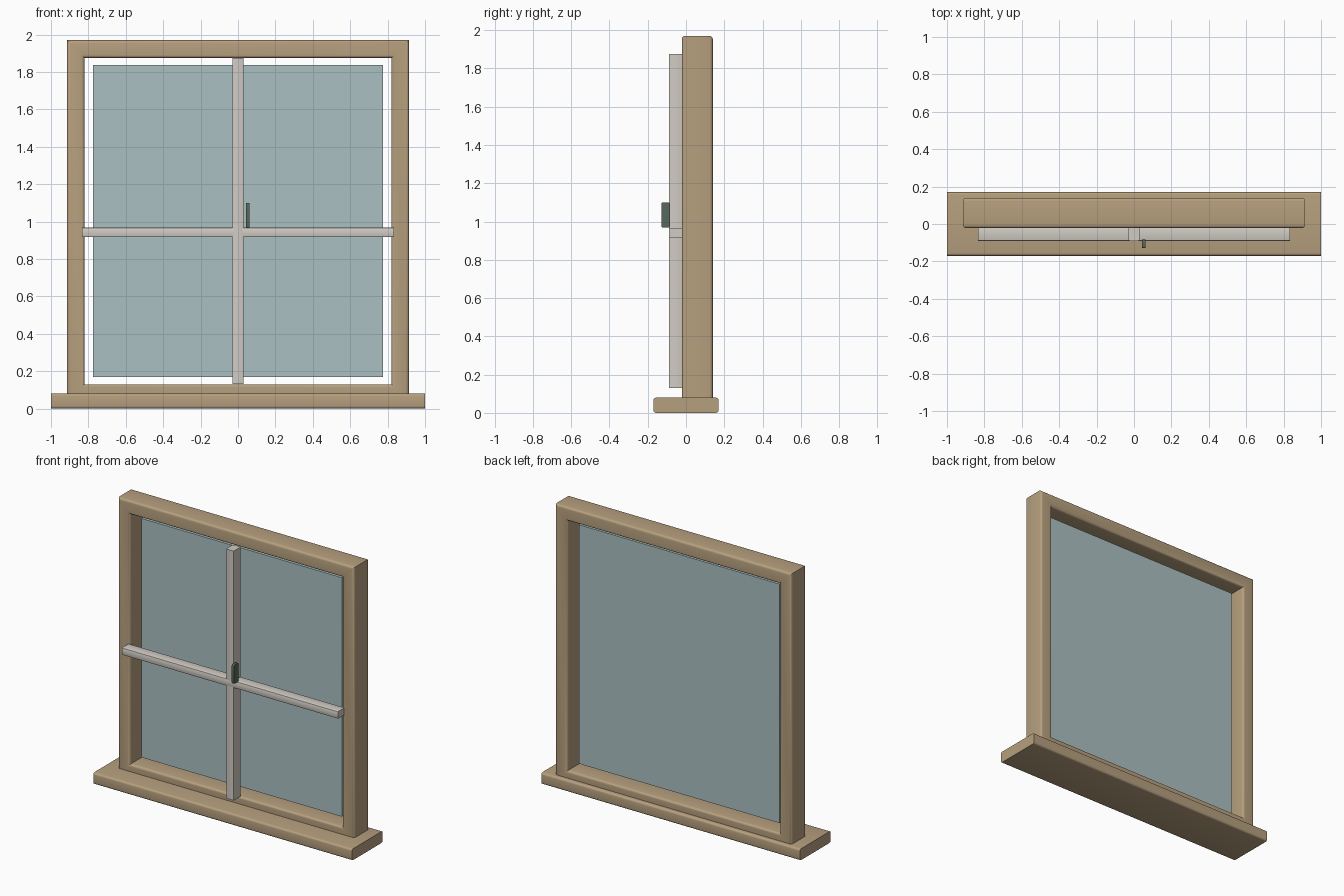
import bpy, bmesh, math

if "Cube" in bpy.data.objects:
    bpy.data.objects.remove(bpy.data.objects["Cube"])


def material(name, rgb):
    m = bpy.data.materials.new(name)
    m.diffuse_color = (*rgb, 1)
    m.use_nodes = True
    m.node_tree.nodes["Principled BSDF"].inputs["Base Color"].default_value = m.diffuse_color
    return m


wood = material("wood", (0.47, 0.35, 0.21))
paint = material("paint", (0.64, 0.60, 0.55))
pane = material("pane", (0.41, 0.53, 0.54))
metal = material("metal", (0.10, 0.14, 0.11))


def finish(bm, name, mat):
    bmesh.ops.recalc_face_normals(bm, faces=bm.faces)
    me = bpy.data.meshes.new(name)
    bm.to_mesh(me)
    bm.free()
    ob = bpy.data.objects.new(name, me)
    bpy.context.collection.objects.link(ob)
    me.materials.append(mat)
    bpy.ops.object.select_all(action='DESELECT')
    ob.select_set(True)
    bpy.context.view_layer.objects.active = ob
    bpy.ops.object.shade_smooth_by_angle(angle=math.radians(40))
    return ob


def rounded_rect(a0, a1, b0, b1, r, n=4):
    """Rounded rectangle outline as (a, b) points."""
    pts = []
    corners = [(a1 - r, b1 - r), (a0 + r, b1 - r), (a0 + r, b0 + r), (a1 - r, b0 + r)]
    for k, (a, b) in enumerate(corners):
        for i in range(n + 1):
            t = math.pi / 2 * (k + i / n)
            pts.append((a + r * math.cos(t), b + r * math.sin(t)))
    return pts


def bridge(bm, r0, r1):
    n = len(r0)
    for i in range(n):
        j = (i + 1) % n
        bm.faces.new((r0[i], r0[j], r1[j], r1[i]))


def bar(name, profile, place, lo, hi, mat):
    """Extrude a profile between lo and hi; place maps (a, b, t) to xyz."""
    bm = bmesh.new()
    rings = [[bm.verts.new(place(a, b, t)) for a, b in profile] for t in (lo, hi)]
    bridge(bm, *rings)
    for r in rings:
        bm.faces.new(r)
    return finish(bm, name, mat)


def along_x(a, b, t):
    return (t, a, b)


def along_z(a, b, t):
    return (a, b, t)


# Sill
bar("sill", rounded_rect(-0.17, 0.17, 0, 0.08, 0.014), along_x, -1, 1, wood)

# Frame: rounded section swept around a mitred rectangle
bm = bmesh.new()
section = rounded_rect(0, 0.095, -0.022, 0.14, 0.018)
z_mid, half_z, half_x = 1.0025, 0.9675, 0.915
rings = [[bm.verts.new((sx * (half_x - u), y, z_mid + sz * (half_z - u))) for u, y in section]
         for sx, sz in ((-1, -1), (1, -1), (1, 1), (-1, 1))]
for k in range(4):
    bridge(bm, rings[k], rings[(k + 1) % 4])
finish(bm, "frame", wood)

# Glass, free of the frame all round
bar("glass", [(-0.775, 0.04), (0.775, 0.04), (0.775, 0.076), (-0.775, 0.076)],
    along_z, 0.168, 1.838, pane)

# Glazing bars
bar("vertical_bar", rounded_rect(-0.03, 0.03, -0.09, -0.012, 0.006, 2),
    along_z, 0.131, 1.874, paint)
bar("horizontal_bar", rounded_rect(-0.09, -0.012, 0.917, 0.967, 0.006, 2),
    along_x, -0.835, 0.835, paint)

# Handle
bar("handle", rounded_rect(-0.129, -0.084, 0.968, 1.1, 0.007, 3),
    along_x, 0.042, 0.061, metal)
